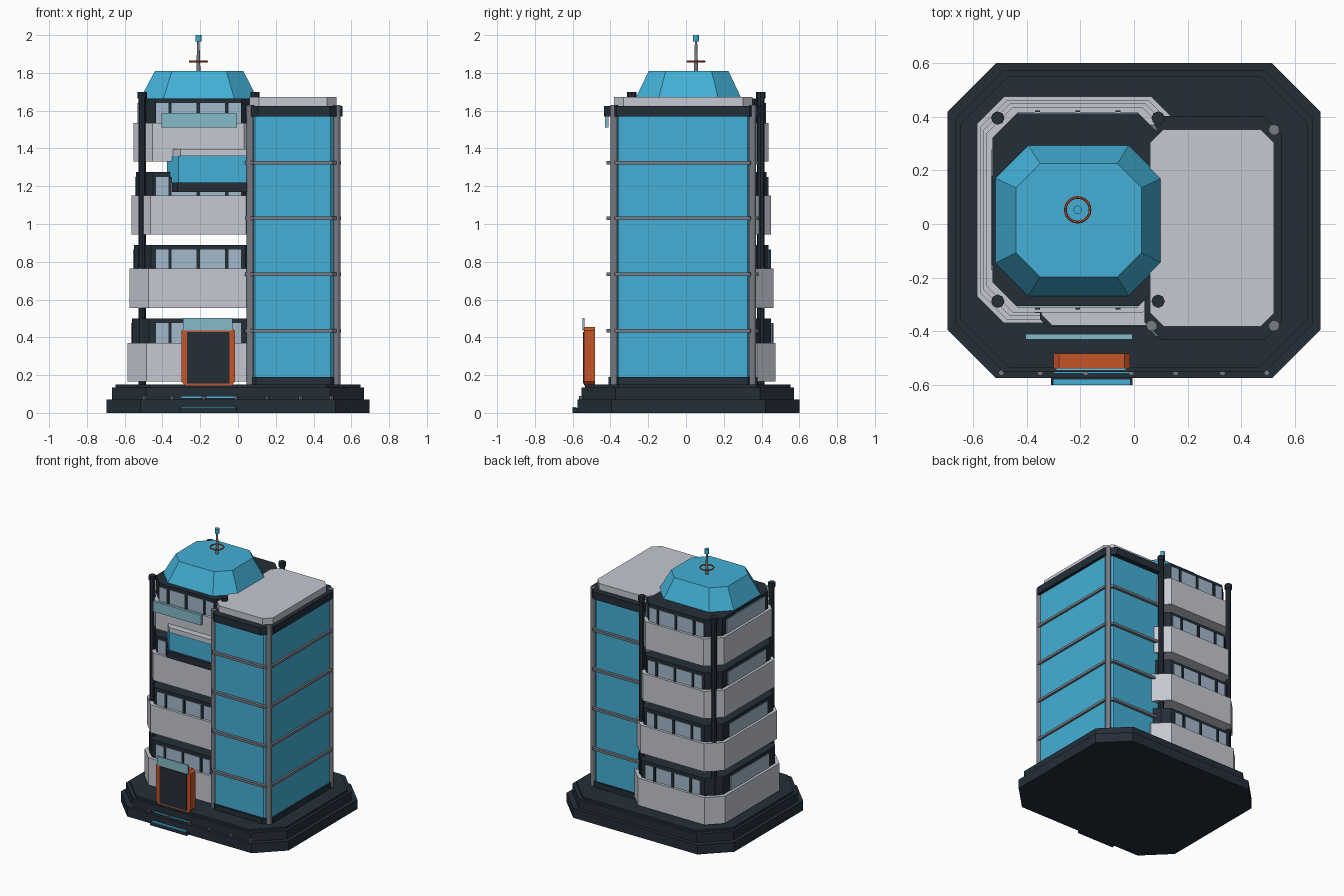
import bpy, bmesh, math
from mathutils import Matrix

if "Cube" in bpy.data.objects:
    bpy.data.objects.remove(bpy.data.objects["Cube"])


def mat(name, rgb):
    m = bpy.data.materials.new(name)
    m.diffuse_color = (*rgb, 1)
    m.use_nodes = True
    m.node_tree.nodes["Principled BSDF"].inputs["Base Color"].default_value = m.diffuse_color
    return m


DARK = mat("dark slate", (0.017, 0.027, 0.039))
BLUE = mat("blue glass", (0.056, 0.43, 0.67))
LIGHT = mat("light grey", (0.56, 0.58, 0.64))
METAL = mat("mid grey metal", (0.19, 0.205, 0.23))
ORANGE = mat("orange", (0.56, 0.09, 0.022))
TEAL = mat("pale teal", (0.23, 0.50, 0.58))
PANE = mat("window pane", (0.37, 0.49, 0.60))


def add(name, bm, m):
    bmesh.ops.recalc_face_normals(bm, faces=bm.faces)
    me = bpy.data.meshes.new(name)
    bm.to_mesh(me)
    bm.free()
    me.materials.append(m)
    ob = bpy.data.objects.new(name, me)
    bpy.context.collection.objects.link(ob)
    return ob


def octo(x0, x1, y0, y1, c):
    """Rectangle with cut corners."""
    return [(x0 + c, y0), (x1 - c, y0), (x1, y0 + c), (x1, y1 - c),
            (x1 - c, y1), (x0 + c, y1), (x0, y1 - c), (x0, y0 + c)]


def loft(name, m, low, z0, z1, high=None):
    """Solid between two outlines with the same point count."""
    bm = bmesh.new()
    a = [bm.verts.new((x, y, z0)) for x, y in low]
    b = [bm.verts.new((x, y, z1)) for x, y in (high or low)]
    bm.faces.new(a[::-1])
    bm.faces.new(b)
    n = len(a)
    for i in range(n):
        j = (i + 1) % n
        bm.faces.new((a[i], a[j], b[j], b[i]))
    return add(name, bm, m)


def box(name, m, x0, x1, y0, y1, z0, z1):
    return loft(name, m, [(x0, y0), (x1, y0), (x1, y1), (x0, y1)], z0, z1)


def rod(name, m, x, y, z0, z1, r, r2=None, n=12):
    bm = bmesh.new()
    bmesh.ops.create_cone(bm, cap_ends=True, segments=n, radius1=r,
                          radius2=r if r2 is None else r2, depth=z1 - z0,
                          matrix=Matrix.Translation((x, y, (z0 + z1) / 2)))
    return add(name, bm, m)


# Stepped base
for i, (hx, y0, y1, z0, z1) in enumerate([(0.695, -0.575, 0.60, 0, 0.07),
                                          (0.668, -0.552, 0.572, 0.07, 0.135),
                                          (0.648, -0.535, 0.552, 0.135, 0.15)]):
    loft(f"base_tier_{i + 1}", DARK, octo(-hx, hx, y0, y1, 0.18), z0, z1)
box("front_step", DARK, -0.31, -0.005, -0.60, -0.53, 0, 0.025)
box("step_light_strip", BLUE, -0.30, -0.015, -0.603 + 0.003, -0.58, 0.025, 0.03)
box("base_light_strip", BLUE, -0.30, -0.015, -0.558, -0.545, 0.08, 0.088)
for x in (-0.495, -0.35, -0.18, -0.01, 0.155, 0.33, 0.495):
    rod("base_stud", METAL, x, -0.555, 0.07, 0.09, 0.011, n=8)

# Glass tower with plinth, rails, columns and roof
loft("tower_plinth", DARK, octo(0.045, 0.542, -0.41, 0.378, 0.05), 0.15, 0.19)
loft("tower_glass", BLUE, octo(0.05, 0.53, -0.398, 0.365, 0.04), 0.19, 1.57)
for z in (0.435, 0.735, 1.03, 1.325):
    loft("tower_rail", METAL, octo(0.038, 0.545, -0.42, 0.385, 0.045), z - 0.009, z + 0.009)
for x, y in ((0.065, -0.38), (0.523, -0.38), (0.523, 0.352), (0.065, 0.352)):
    rod("tower_column", METAL, x, y, 0.15, 1.63, 0.019)
loft("tower_cap", DARK, octo(0.04, 0.552, -0.433, 0.402, 0.065), 1.57, 1.625)
loft("tower_roof_slab", LIGHT, octo(0.06, 0.522, -0.382, 0.353, 0.05), 1.625, 1.672)

# Four separate storeys, each a little smaller than the one below
CX, CY = -0.21, 0.053
for k, (z0, z1, z2) in enumerate([(0.165, 0.37, 0.50), (0.555, 0.765, 0.89),
                                  (0.945, 1.15, 1.275), (1.33, 1.535, 1.665)]):
    hx, hy = 0.375 - 0.011 * k, 0.422 - 0.013 * k
    loft(f"storey_{k + 1}_parapet", LIGHT,
         octo(CX - hx, CX + hx, CY - hy, CY + hy, 0.10), z0, z1)
    wx, wy = hx - 0.024, hy - 0.024
    loft(f"storey_{k + 1}_wall", DARK,
         octo(CX - wx, CX + wx, CY - wy, CY + wy, 0.09), z1 - 0.01, z2)
    wz = z2 - 0.025
    for s in (-1, 1):
        y = CY + s * wy
        box("window_long", PANE, CX - 0.225, CX + 0.225, y - 0.005, y + 0.005, z1, wz)
        for dx in (-0.15, 0, 0.15):
            box("window_mullion", DARK, CX + dx - 0.009, CX + dx + 0.009,
                y - 0.012, y + 0.012, z1, wz)
    box("window_side", PANE, CX - wx - 0.005, CX - wx + 0.005,
        CY - 0.225, CY + 0.225, z1, wz)

# Dark corner posts
for x in (-0.508, 0.09):
    for y in (-0.288, 0.395):
        rod("corner_post", DARK, x, y, 0.15, 1.67, 0.02, n=8)
        rod("corner_post_cap", DARK, x, y, 1.665, 1.70, 0.025, n=8)

# Faceted roof dome
loft("roof_dome", BLUE, octo(-0.53, 0.115, -0.28, 0.305, 0.128), 1.64, 1.81,
     octo(-0.44, 0.028, -0.197, 0.225, 0.09))

# Antenna
rod("antenna_mast", METAL, CX, CY, 1.81, 1.97, 0.011, 0.006)
rod("antenna_tip", BLUE, CX, CY, 1.965, 2.0, 0.016)
bpy.ops.mesh.primitive_torus_add(location=(CX, CY, 1.86), major_radius=0.046,
                                 minor_radius=0.005, major_segments=24, minor_segments=6)
bpy.context.object.name = "antenna_ring"
bpy.context.object.data.materials.append(ORANGE)

# Projecting bay on the front
def bay(name, m, x0, y0, z0, z1, c):
    loft(name, m, [(x0 + c, y0), (0.06, y0), (0.06, -0.15), (x0, -0.15), (x0, y0 + c)], z0, z1)


bay("bay_floor", DARK, -0.35, -0.385, 1.17, 1.22, 0.03)
bay("bay_glass", BLUE, -0.375, -0.365, 1.22, 1.36, 0.06)
bay("bay_roof", LIGHT, -0.345, -0.378, 1.36, 1.397, 0.04)

# Entrance frame with cut corners, door and signboards
frame = octo(-0.30, -0.015, 0.145, 0.455, 0.02)
bm = bmesh.new()
front = [bm.verts.new((x, -0.54, z)) for x, z in frame]
back = [bm.verts.new((x, -0.483, z)) for x, z in frame]
bm.faces.new(front)
bm.faces.new(back[::-1])
for i in range(8):
    j = (i + 1) % 8
    bm.faces.new((front[i], front[j], back[j], back[i]))
add("entrance_frame", bm, ORANGE)
box("entrance_door", DARK, -0.27, -0.045, -0.546, -0.538, 0.155, 0.428)
box("entrance_sign", TEAL, -0.29, -0.03, -0.547, -0.537, 0.435, 0.502)
box("upper_sign", TEAL, -0.405, -0.005, -0.43, -0.41, 1.51, 1.587)
